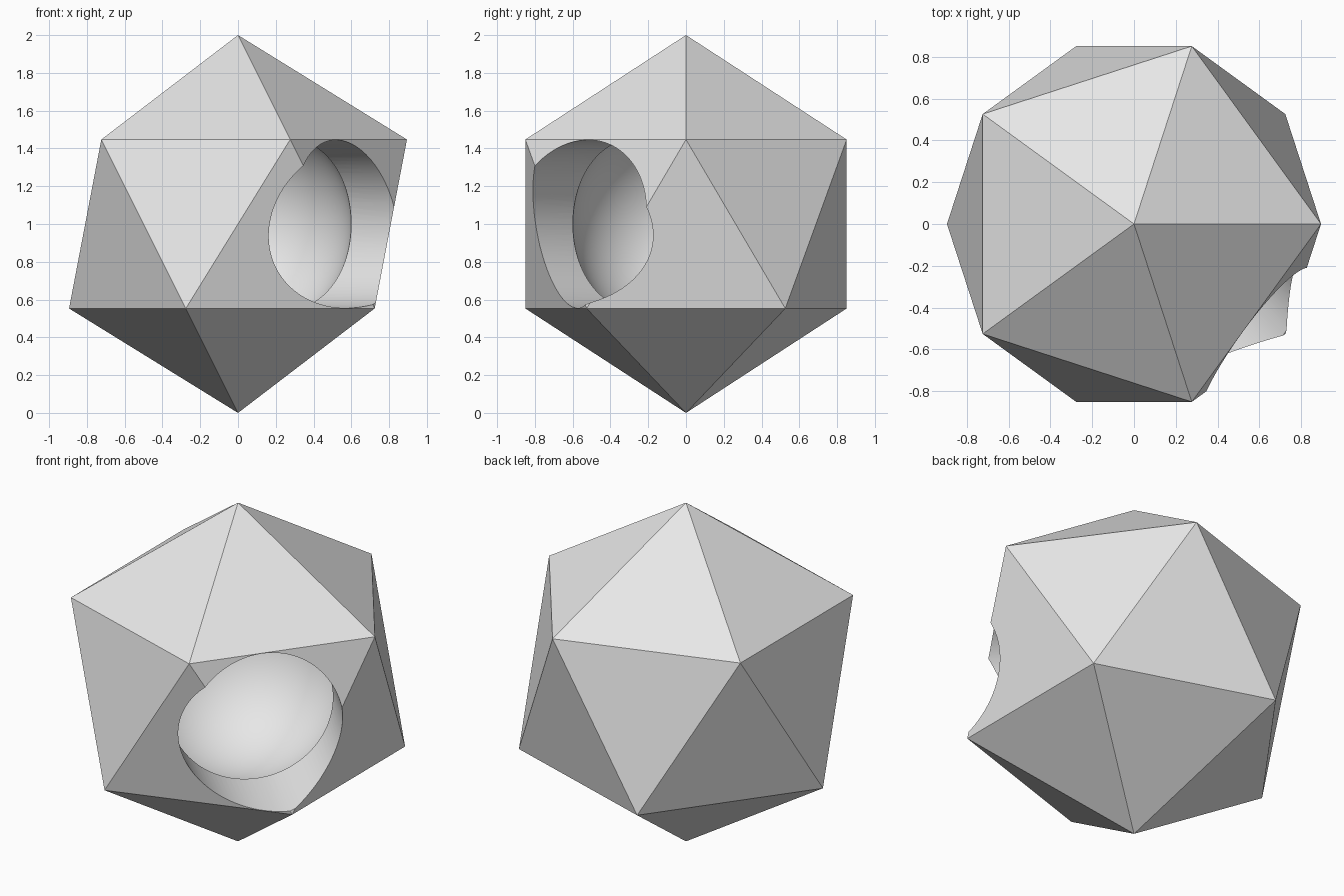
import bpy
from math import pi
from mathutils import Vector

default = bpy.data.objects.get("Cube")
if default:
    bpy.data.objects.remove(default, do_unlink=True)

CENTRE = Vector((0, 0, 1))
AXIS = Vector((1, -1, 0)).normalized()
BORE_RADIUS = 0.445

grey = bpy.data.materials.new("plain_grey")
grey.use_nodes = True
grey.diffuse_color = (0.8, 0.8, 0.8, 1)
grey.node_tree.nodes["Principled BSDF"].inputs["Base Color"].default_value = (0.8, 0.8, 0.8, 1)


def finish(name):
    obj = bpy.context.object
    obj.name = name
    obj.data.materials.append(grey)
    return obj


def cut(target, cutter):
    """Subtract the cutter from the target and remove it."""
    cutter.hide_render = True
    mod = target.modifiers.new("cut", 'BOOLEAN')
    mod.operation = 'DIFFERENCE'
    mod.solver = 'EXACT'
    mod.object = cutter
    bpy.ops.object.select_all(action='DESELECT')
    target.select_set(True)
    bpy.context.view_layer.objects.active = target
    bpy.ops.object.modifier_apply(modifier=mod.name)
    bpy.data.objects.remove(cutter, do_unlink=True)


# Twenty-sided body
bpy.ops.mesh.primitive_ico_sphere_add(subdivisions=1, radius=1, location=CENTRE)
body = finish("hollow_icosahedron")

# Round hollow in the middle, with its poles along the bore
turn = AXIS.to_track_quat('Z', 'Y').to_euler()
bpy.ops.mesh.primitive_uv_sphere_add(segments=96, ring_count=48, radius=0.6,
                                     location=CENTRE, rotation=turn)
cut(body, finish("cavity_cutter"))

# Round bore from the hollow out through one side
bpy.ops.mesh.primitive_cylinder_add(vertices=96, radius=BORE_RADIUS, depth=1.3,
                                    location=CENTRE + AXIS * 0.65, rotation=turn)
cut(body, finish("bore_cutter"))

# Smooth hollow and bore, crisp outer faces
bpy.ops.object.shade_smooth_by_angle(angle=pi / 6)
